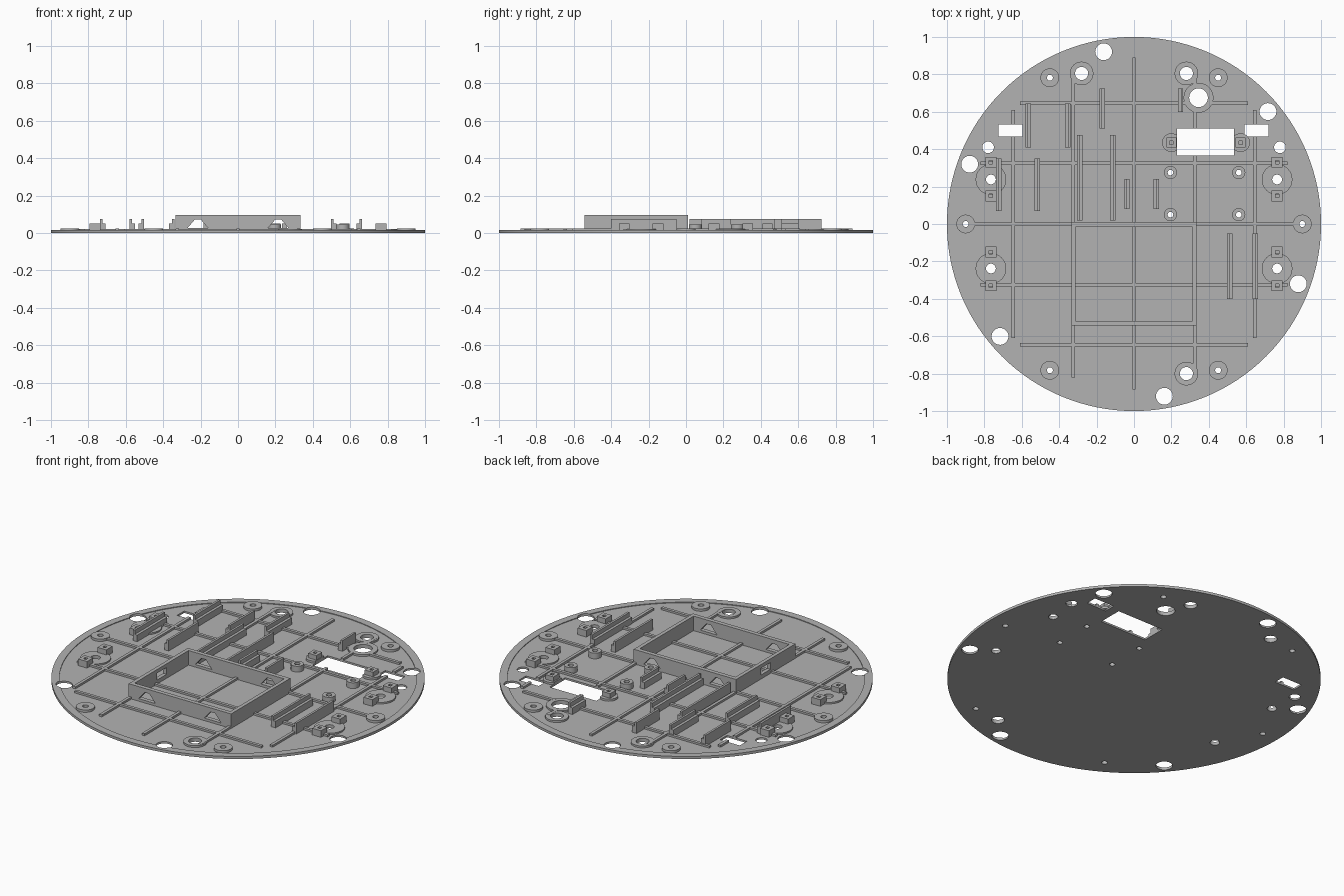
import bpy, bmesh, math
from mathutils import Matrix, Vector

cube = bpy.data.objects.get("Cube")
if cube:
    bpy.data.objects.remove(cube, do_unlink=True)

grey = bpy.data.materials.new("plain grey")
grey.use_nodes = True
grey.diffuse_color = (0.45, 0.45, 0.45, 1)
grey.node_tree.nodes["Principled BSDF"].inputs["Base Color"].default_value = (0.45, 0.45, 0.45, 1)

FLOOR, RIM, RIB, LEDGE, WALL, BOX = 0.011, 0.015, 0.023, 0.05, 0.075, 0.097


def finish(name, bm, smooth=False):
    bmesh.ops.recalc_face_normals(bm, faces=bm.faces)
    mesh = bpy.data.meshes.new(name)
    bm.to_mesh(mesh)
    bm.free()
    ob = bpy.data.objects.new(name, mesh)
    bpy.context.collection.objects.link(ob)
    mesh.materials.append(grey)
    if smooth:
        smooth_sharp(ob)
    return ob


def smooth_sharp(ob):
    bpy.ops.object.select_all(action='DESELECT')
    ob.select_set(True)
    bpy.context.view_layer.objects.active = ob
    bpy.ops.object.shade_smooth_by_angle(angle=math.radians(30))


def box(bm, x0, x1, y0, y1, z0, z1):
    mat = Matrix.Translation(((x0 + x1) / 2, (y0 + y1) / 2, (z0 + z1) / 2))
    mat = mat @ Matrix.Diagonal((x1 - x0, y1 - y0, z1 - z0, 1))
    bmesh.ops.create_cube(bm, size=1, matrix=mat)


def lathe(bm, x, y, profile, sides, closed=True):
    """Spin a (radius, height) profile about a vertical axis."""
    pts = [bm.verts.new((x + r, y, z)) for r, z in profile]
    pairs = list(zip(pts, pts[1:])) + ([(pts[-1], pts[0])] if closed else [])
    edges = [bm.edges.new(p) for p in pairs]
    bmesh.ops.spin(bm, geom=pts + edges, cent=(x, y, 0), axis=(0, 0, 1),
                   angle=math.tau, steps=sides, use_duplicate=False)
    bmesh.ops.remove_doubles(bm, verts=bm.verts, dist=1e-5)


def tube(bm, x, y, outer, inner, top):
    part = bmesh.new()
    z0 = FLOOR - 0.003
    lathe(part, x, y, [(inner, z0), (outer, z0), (outer, top), (inner, top)], 32)
    mesh = bpy.data.meshes.new("part")
    part.to_mesh(mesh)
    part.free()
    bm.from_mesh(mesh)
    bpy.data.meshes.remove(mesh)


def cut(ob, cutter):
    cutter.hide_render = True
    mod = ob.modifiers.new("cut", 'BOOLEAN')
    mod.operation, mod.solver, mod.object = 'DIFFERENCE', 'EXACT', cutter
    bpy.context.view_layer.objects.active = ob
    bpy.ops.object.modifier_apply(modifier=mod.name)
    bpy.data.objects.remove(cutter, do_unlink=True)


# Screw positions: (x, y, outer radius, hole radius, top)
bosses = [(0.345, 0.675, 0.08, 0.05, 0.022), (0.28, -0.80, 0.063, 0.035, 0.022)]
for s in (-1, 1):
    bosses += [(s * 0.28, 0.805, 0.063, 0.035, 0.022), (s * 0.9, 0, 0.05, 0.016, 0.025)]
    bosses += [(s * 0.45, t * 0.782, 0.05, 0.016, 0.025) for t in (-1, 1)]
    bosses += [(s * 0.765, t * 0.238, 0.082, 0.026, 0.02) for t in (-1, 1)]
standoffs = [(x, y, 0.035, 0.015, 0.045) for x in (0.195, 0.56) for y in (0.05, 0.275)]
slots = [(-0.725, -0.595, 0.467, 0.533), (0.59, 0.72, 0.467, 0.533), (0.23, 0.535, 0.365, 0.51)]

# Round base plate with a low rim
bm = bmesh.new()
lathe(bm, 0, 0, [(0, 0), (1, 0), (1, RIM), (0.957, RIM), (0.957, FLOOR), (0, FLOOR)], 128, False)
plate = finish("base_plate", bm)

# All openings through the plate
holes = [(x, y, h) for x, y, r, h, t in bosses + standoffs]
holes += [(s * 0.78, 0.41, 0.031) for s in (-1, 1)]
holes += [(0.935 * math.cos(math.radians(40 + 60 * k)),
           0.935 * math.sin(math.radians(40 + 60 * k)), 0.045) for k in range(6)]
bm = bmesh.new()
for x, y, r in holes:
    bmesh.ops.create_cone(bm, cap_ends=True, segments=32, radius1=r, radius2=r, depth=0.2,
                          matrix=Matrix.Translation((x, y, 0)))
for s in slots:
    box(bm, *s, -0.1, 0.1)
cut(plate, finish("hole_cutter", bm))
smooth_sharp(plate)

# Raised screw bosses and standoffs
for name, group in (("screw_bosses", bosses), ("board_standoffs", standoffs)):
    bm = bmesh.new()
    for b in group:
        tube(bm, *b)
    finish(name, bm, True)

# Stiffening ribs, broken where they meet openings
W = 0.009
bm = bmesh.new()
upright = {0: [(-0.885, 0.89)], -0.325: [(-0.82, 0.82)],
           0.325: [(-0.82, 0.365), (0.51, 0.61), (0.74, 0.82)],
           -0.645: [(-0.61, 0.467), (0.533, 0.61)], 0.645: [(-0.61, 0.467), (0.533, 0.61)]}
across = {0: [(-0.86, 0.86)], -0.325: [(-0.82, 0.82)], 0.325: [(-0.82, 0.82)],
          -0.645: [(-0.61, 0.61)], 0.645: [(-0.61, 0.285), (0.405, 0.61)]}
for x, spans in upright.items():
    for a, b in spans:
        box(bm, x - W, x + W, a, b, FLOOR - 0.003, RIB)
for y, spans in across.items():
    for a, b in spans:
        box(bm, a, b, y - W, y + W, FLOOR - 0.003, RIB - 0.0005)
finish("floor_ribs", bm)

# Open battery tray with tapered vents in front and back, one slot in a side
bm = bmesh.new()
box(bm, -0.335, 0.335, -0.543, 0.01, FLOOR - 0.003, BOX)
tray = finish("battery_tray", bm)
bm = bmesh.new()
box(bm, -0.313, 0.313, -0.518, -0.015, -0.1, 0.2)
cut(tray, finish("tray_cutter", bm))
bm = bmesh.new()
for x in (-0.215, 0.215):
    outline = [(-0.055, 0.026), (0.055, 0.026), (0.015, 0.073), (-0.015, 0.073)]
    face = bm.faces.new([bm.verts.new((x + dx, -0.7, z)) for dx, z in outline])
    new = bmesh.ops.extrude_face_region(bm, geom=[face])["geom"]
    bmesh.ops.translate(bm, vec=(0, 0.9, 0), verts=[v for v in new if isinstance(v, bmesh.types.BMVert)])
box(bm, -0.4, -0.305, -0.31, -0.22, 0.035, 0.075)
cut(tray, finish("vent_cutter", bm))

# Pairs of stepped board holders: tall outer lip, low inner ledge
pairs = [(-0.58, -0.34, 0.41, 0.645), (-0.185, 0.263, 0.51, 0.725), (-0.737, -0.502, 0.07, 0.35),
         (-0.305, -0.098, 0.02, 0.475), (-0.052, 0.133, 0.08, 0.24), (0.497, 0.662, -0.4, -0.05)]
bm = bmesh.new()
for left, right, y0, y1 in pairs:
    for x, s in ((left, 1), (right, -1)):
        start = 0.60 if x == 0.263 else y0
        for d0, d1, top in ((0, 0.013, WALL), (0.013, 0.029, LEDGE)):
            a, b = sorted((x + s * d0, x + s * d1))
            box(bm, a, b, start, y1, FLOOR - 0.003, top)
finish("board_holders", bm)


# Square mounting posts, each with a screw hole
def post(bm, x, y, half, hole, top):
    rings = []
    for z in (FLOOR - 0.003, top):
        for r, turn in ((half * math.sqrt(2), 0), (hole, 0)):
            rings.append([bm.verts.new((x + r * math.cos(a), y + r * math.sin(a), z))
                          for a in [math.pi / 4 + k * math.pi / 2 for k in range(4)]])
    ob, ib, ot, it = rings
    for k in range(4):
        n = (k + 1) % 4
        for a, b in ((ob, ot), (ot, it), (it, ib), (ib, ob)):
            bm.faces.new((a[k], a[n], b[n], b[k]))


bm = bmesh.new()
for s in (-1, 1):
    for y in (-0.33, -0.15, 0.15, 0.33):
        post(bm, s * 0.765, y, 0.029, 0.013, LEDGE)
for x in (0.2, 0.57):
    post(bm, x, 0.435, 0.027, 0.013, LEDGE)
finish("mounting_posts", bm)

# Low pads under the posts beside the large slot, trimmed by the slot
bm = bmesh.new()
for x in (0.2, 0.57):
    bmesh.ops.create_cone(bm, cap_ends=True, segments=32, radius1=0.05, radius2=0.05, depth=0.015,
                          matrix=Matrix.Translation((x, 0.435, 0.0155)))
pads = finish("post_pads", bm)
bm = bmesh.new()
box(bm, *slots[2], -0.1, 0.1)
cut(pads, finish("pad_cutter", bm))
smooth_sharp(pads)
